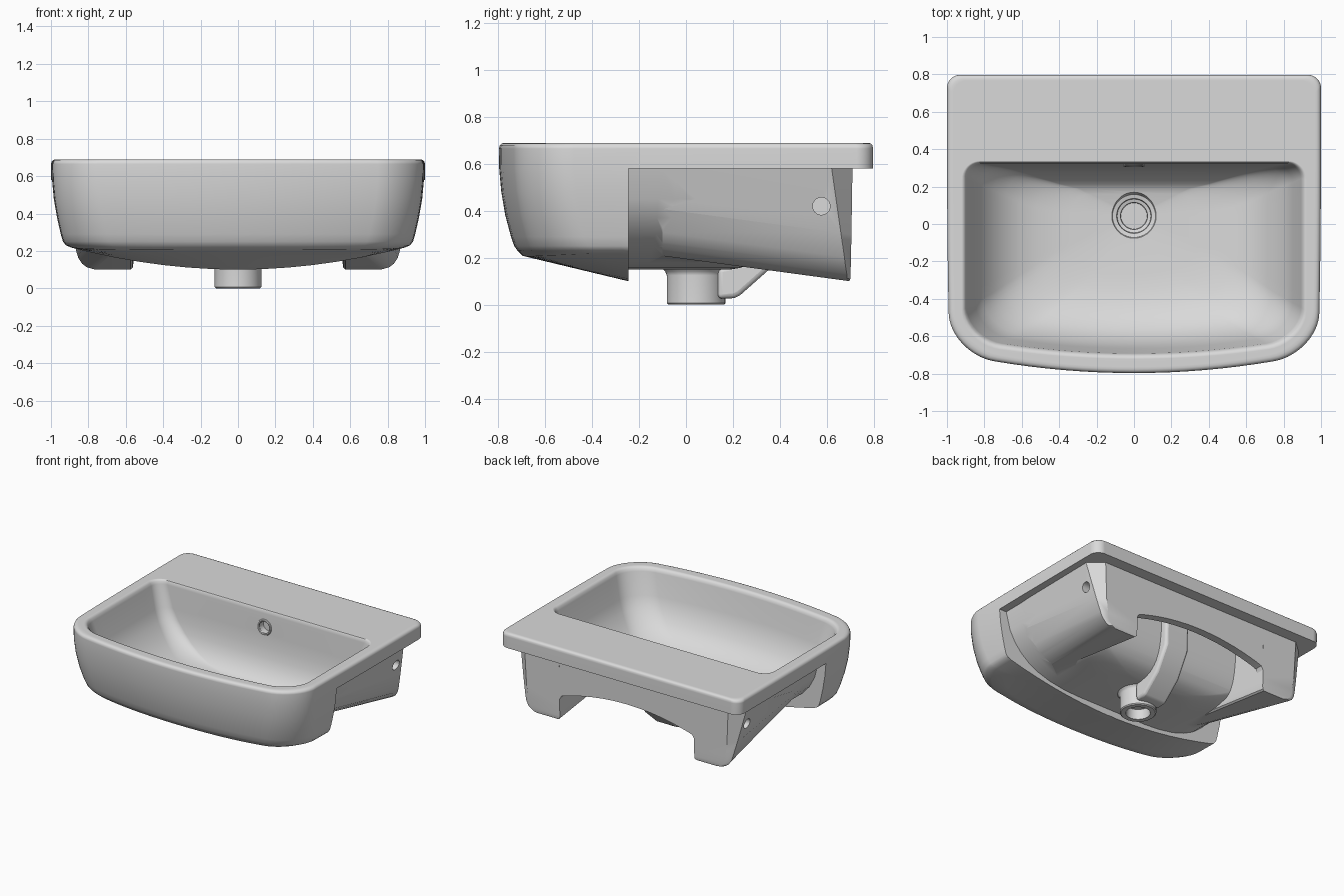
import bpy, bmesh, math
from mathutils import Vector

cube = bpy.data.objects.get("Cube")
if cube:
    bpy.data.objects.remove(cube, do_unlink=True)

ceramic = bpy.data.materials.new("light grey ceramic")
ceramic.use_nodes = True
GREY = (0.7, 0.7, 0.7, 1)
ceramic.diffuse_color = GREY
for node in ceramic.node_tree.nodes:
    if node.type == 'BSDF_PRINCIPLED':
        node.inputs["Base Color"].default_value = GREY

DRAIN_Y = 0.043
STEP_Y = -0.245


def loft(name, rings):
    """Closed solid through rings that share one point count."""
    bm = bmesh.new()
    rows = [[bm.verts.new(p) for p in r] for r in rings]
    n = len(rows[0])
    for a, b in zip(rows, rows[1:]):
        for i in range(n):
            j = (i + 1) % n
            bm.faces.new((a[i], a[j], b[j], b[i]))
    bm.faces.new(rows[0])
    bm.faces.new(rows[-1][::-1])
    bmesh.ops.recalc_face_normals(bm, faces=bm.faces)
    mesh = bpy.data.meshes.new(name)
    bm.to_mesh(mesh)
    bm.free()
    mesh.materials.append(ceramic)
    obj = bpy.data.objects.new(name, mesh)
    bpy.context.collection.objects.link(obj)
    return obj


def outline(z, hx, yf, yb, rf, rb, bow, taper=0.0):
    """Rounded rectangle with a bowed front edge and sides narrowing forward."""
    pts = []
    for cx, cy, r, start in ((hx - rb, yb - rb, rb, 0), (rb - hx, yb - rb, rb, 90),
                             (rf - hx, yf + rf, rf, 180), (hx - rf, yf + rf, rf, 270)):
        if start == 270:
            pts += [((hx - rf) * (k / 8 - 1), yf) for k in range(1, 16)]
        if start == 180:
            pts += [(-hx, yb - rb + (yf + rf - yb + rb) * k / 8) for k in range(1, 8)]
        for k in range(11):
            a = math.radians(start + 9 * k)
            pts.append((cx + r * math.cos(a), cy + r * math.sin(a)))
    pts += [(hx, yf + rf + (yb - rb - yf - rf) * k / 8) for k in range(1, 8)]
    ring = []
    for x, y in pts:
        t = (yb - y) / (yb - yf)
        ring.append(Vector((x * (1 - taper * t ** 3), y + bow * (x / hx) ** 2 * t ** 2, z)))
    return ring


def scaled(ring, s, cx, cy, height):
    out = []
    for p in ring:
        x, y = cx + (p.x - cx) * s, cy + (p.y - cy) * s
        out.append(Vector((x, y, height(x, y))))
    return out


def turned(name, profile, centre, axis='Z', n=40):
    """Solid of revolution from (radius, height) pairs."""
    rings = []
    for r, h in profile:
        row = []
        for k in range(n):
            a = 2 * math.pi * k / n
            u, v = r * math.cos(a), r * math.sin(a)
            row.append(Vector(centre) + Vector({'Z': (u, v, h), 'Y': (u, h, v), 'X': (h, u, v)}[axis]))
        rings.append(row)
    return loft(name, rings)


def boolean(obj, other, op='DIFFERENCE', keep=False):
    bpy.context.view_layer.objects.active = obj
    mod = obj.modifiers.new("cut", 'BOOLEAN')
    mod.operation, mod.solver, mod.object = op, 'EXACT', other
    bpy.ops.object.modifier_apply(modifier=mod.name)
    if not keep:
        bpy.data.objects.remove(other, do_unlink=True)


def prism_x(name, profile, x0, x1):
    return loft(name, [[(x, y, z) for y, z in profile] for x in (x0, x1)])


# Outer shell: rim and full-width front apron
def apron_bottom(x, y):
    u = min(1, max(0, (STEP_Y - y) / 0.5))
    v = min(1, x * x / 0.81)
    return 0.10 + 0.12 * (1 - (1 - u) * (1 - v))


shell_levels = [(0.69, 0.965, -0.764, 0.767), (0.69, 0.977, -0.776, 0.778),
                (0.686, 0.988, -0.787, 0.789), (0.678, 0.996, -0.794, 0.795),
                (0.665, 1.0, -0.797, 0.797), (0.58, 0.999, -0.796, 0.797),
                (0.48, 0.99, -0.787, 0.797), (0.38, 0.973, -0.77, 0.797),
                (0.29, 0.953, -0.746, 0.797), (0.25, 0.941, -0.732, 0.797),
                (0.23, 0.925, -0.718, 0.797)]
rings = [outline(z, hx, yf, yb, 0.24, 0.07, 0.11, 0.015) for z, hx, yf, yb in shell_levels]
edge = outline(0.2, 0.895, -0.695, 0.797, 0.23, 0.07, 0.11, 0.015)
rings += [scaled(edge, s, 0, STEP_Y, apron_bottom) for s in (1, 0.88, 0.74, 0.6, 0.45, 0.3, 0.15, 0.03)]
basin = loft("basin", rings)
boolean(basin, prism_x("counter_cut", [(STEP_Y, -1), (1, -1), (1, 0.58), (STEP_Y, 0.58)], -2, 2))

# Recessed bowl underside behind the apron
under_levels = [(0.62, 0.945, 0.42, 0.1), (0.45, 0.9, 0.41, 0.12), (0.37, 0.857, 0.4, 0.13),
                (0.305, 0.8, 0.385, 0.14), (0.25, 0.73, 0.36, 0.15), (0.21, 0.65, 0.33, 0.16),
                (0.178, 0.55, 0.29, 0.16), (0.157, 0.42, 0.23, 0.16), (0.15, 0.3, 0.19, 0.16)]
under = loft("bowl_underside", [outline(z, hx, -0.265, yb, 0.01, rb, 0) for z, hx, yb, rb in under_levels])
boolean(basin, under, 'UNION')


# Side supports that grow out of the bowl towards a chamfered rear corner
def support(side):
    rows = []
    for z, slope, xi, xf, xo, yc, xc, y1 in ((0.62, 0, 0.56, 0.948, 0.957, 0.615, 0.85, 0.71),
                                             (0.3, 0.135, 0.56, 0.877, 0.89, 0.66, 0.835, 0.705),
                                             (0.2, 0.135, 0.56, 0.806, 0.866, 0.675, 0.82, 0.703),
                                             (0.16, 0.135, 0.56, 0.755, 0.854, 0.68, 0.815, 0.702),
                                             (0.13, 0.135, 0.56, 0.71, 0.834, 0.685, 0.80, 0.701),
                                             (0.11, 0.135, 0.563, 0.67, 0.807, 0.685, 0.78, 0.70),
                                             (0.1, 0.135, 0.575, 0.645, 0.77, 0.685, 0.75, 0.695)):
        plan = [(xi, -0.1), (xf, -0.1), (xo, yc), (xc, y1), (xi, y1)]
        rows.append([(side * x, y, z + slope * (0.7 - y)) for x, y in plan])
    return loft("side_support", rows)


for side in (-1, 1):
    boolean(basin, support(side), 'UNION')

# Bowl hollow with a rounded lip, sloping sides and a floor falling to the drain
bowl_levels = [(0.75, 0.922, -0.722, 0.338, 0.2, 0.1), (0.69, 0.922, -0.722, 0.338, 0.2, 0.1),
               (0.687, 0.911, -0.71, 0.331, 0.2, 0.09), (0.678, 0.902, -0.70, 0.326, 0.19, 0.085),
               (0.66, 0.893, -0.692, 0.322, 0.19, 0.08), (0.5, 0.848, -0.666, 0.312, 0.19, 0.09),
               (0.42, 0.805, -0.64, 0.303, 0.19, 0.1), (0.35, 0.748, -0.605, 0.288, 0.19, 0.11),
               (0.295, 0.685, -0.56, 0.267, 0.19, 0.12), (0.252, 0.61, -0.5, 0.24, 0.18, 0.13),
               (0.223, 0.52, -0.43, 0.213, 0.17, 0.13), (0.205, 0.42, -0.35, 0.19, 0.16, 0.13)]
rings = [outline(*level, 0.085) for level in bowl_levels]
rings += [scaled(rings[-1], s, 0, DRAIN_Y, lambda x, y, s=s: 0.182 + 0.023 * s ** 1.6)
          for s in (0.8, 0.6, 0.4, 0.2, 0.08)]
boolean(basin, loft("bowl_cut", rings))

# Drain outlet under the bowl
outlet = turned("drain_outlet", [(0.118, 0), (0.125, 0.007), (0.125, 0.125), (0.132, 0.142), (0.15, 0.16)],
                (0, DRAIN_Y, 0))
drain_cut = turned("drain_cut", [(0.145, 0.27), (0.127, 0.2), (0.115, 0.178), (0.093, 0.173), (0.09, 0.15),
                                 (0.072, 0.145), (0.07, 0.1)], (0, DRAIN_Y, 0))
boolean(basin, drain_cut, keep=True)
boolean(outlet, drain_cut)
boolean(outlet, turned("outlet_cut", [(0.085, -0.02), (0.08, 0.075)], (0, DRAIN_Y, 0)))

# Overflow opening and its ring in the rear bowl wall
boolean(basin, turned("overflow_cut", [(0.045, 0.25), (0.045, 0.365)], (0, 0, 0.56), 'Y'))
bpy.ops.mesh.primitive_torus_add(major_radius=0.05, minor_radius=0.009, major_segments=36, minor_segments=8,
                                 location=(0, 0.316, 0.56), rotation=(math.radians(86), 0, 0))
ring = bpy.context.object
ring.name = "overflow_ring"
ring.data.materials.append(ceramic)

# Fixing holes in both sides
for side in (-1, 1):
    boolean(basin, turned("fixing_cut", [(0.037, side * 0.85), (0.037, side * 1.1)], (0, 0.577, 0.42), 'X'))

# Overflow channel from the rear of the bowl to the outlet
channel = prism_x("overflow_channel", [(0.135, 0.025), (0.205, 0.028), (0.23, 0.04), (0.36, 0.155), (0.46, 0.33),
                                       (0.47, 0.6), (0.375, 0.6), (0.34, 0.25), (0.25, 0.18), (0.135, 0.155)],
                  -0.1, 0.1)
bev = channel.modifiers.new("soft edges", 'BEVEL')
bev.width, bev.segments, bev.limit_method = 0.02, 3, 'ANGLE'
bev.angle_limit = math.radians(60)

# Rear wall with an arched opening between the supports
arch = [(-0.575, 0.2), (-0.565, 0.25), (-0.545, 0.285), (-0.5, 0.3)]
arch += [(x / 10, 0.37 - 0.28 * (x / 10) ** 2) for x in range(-4, 5)]
arch += [(-x, z) for x, z in arch[3::-1]]
wall = [(-0.6, 0.6), (-0.6, 0.2)] + arch + [(0.6, 0.2), (0.6, 0.6)]
rear_wall = loft("rear_wall", [[(x, y - (0.58 - z) * 0.02, z) for x, z in wall] for y in (0.65, 0.7095)])

# Smooth shading with crisp corners
for obj in (basin, outlet, ring, channel, rear_wall):
    bpy.ops.object.select_all(action='DESELECT')
    obj.select_set(True)
    bpy.context.view_layer.objects.active = obj
    bpy.ops.object.shade_smooth_by_angle(angle=math.radians(35))
    weighted = obj.modifiers.new("weighted normals", 'WEIGHTED_NORMAL')
    weighted.keep_sharp = True
